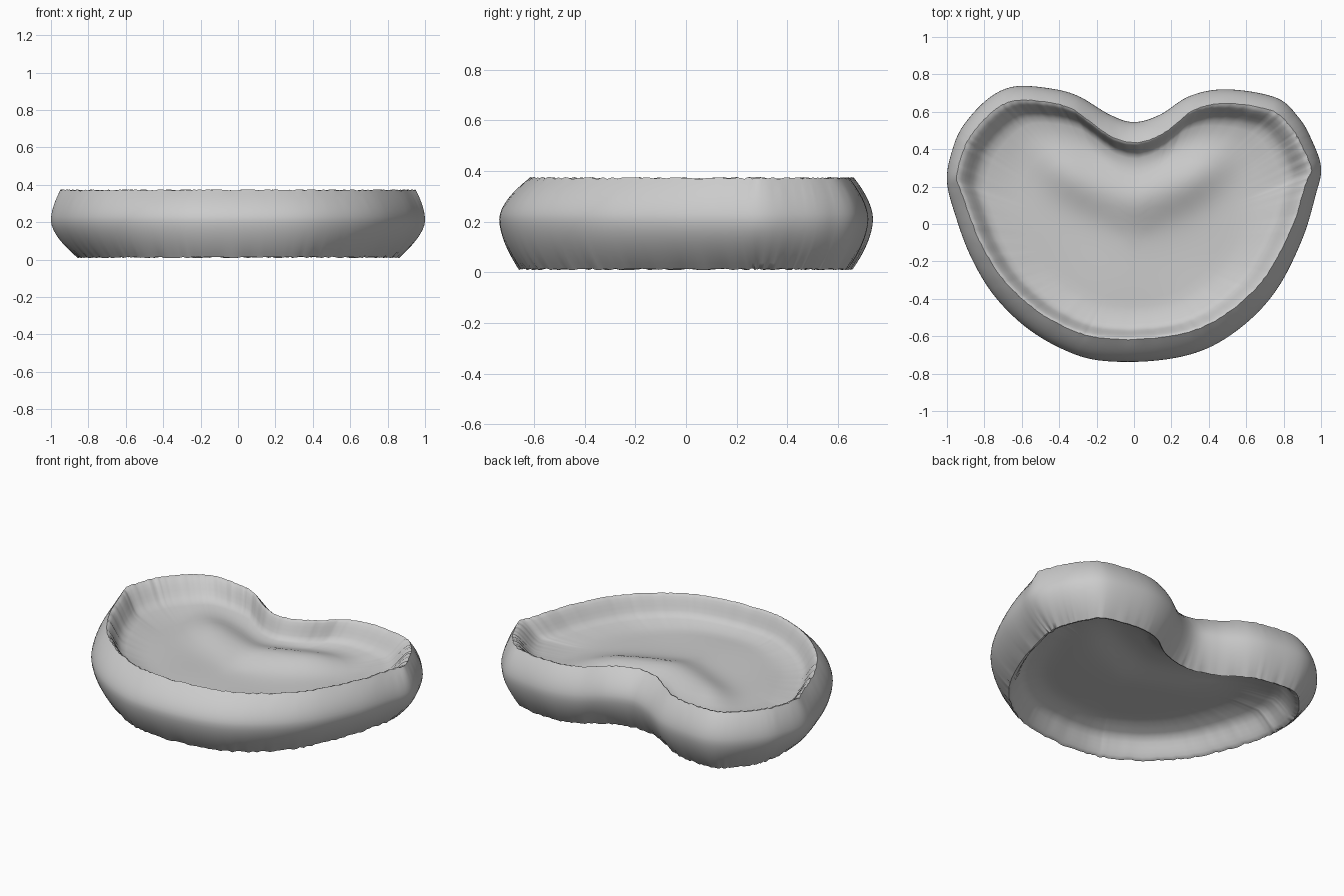
import bpy, bmesh, math, random
from mathutils import Vector

if "Cube" in bpy.data.objects:
    bpy.data.objects.remove(bpy.data.objects["Cube"], do_unlink=True)
random.seed(4)

# Widest outline of the heart, counter-clockwise seen from above
HEART = [(0, .545), (-.13, .585), (-.3, .685), (-.45, .725), (-.64, .735), (-.78, .67),
         (-.91, .53), (-.97, .4), (-1, .23), (-.95, .03), (-.87, -.18), (-.75, -.38),
         (-.58, -.55), (-.38, -.67), (-.18, -.73), (.12, -.73), (.38, -.67), (.6, -.53),
         (.77, -.34), (.9, -.08), (.97, .15), (1, .3), (.95, .45), (.88, .57),
         (.76, .675), (.5, .72), (.3, .685), (.14, .585)]
STEPS = 10
HIGH, LOW, MIDDLE = .372, .012, .21


def smooth_loop(points):
    """Closed Catmull-Rom curve through the points."""
    pts = [Vector(p) for p in points]
    n, out = len(pts), []
    for i in range(n):
        a, b, c, d = (pts[(i + k) % n] for k in (-1, 0, 1, 2))
        for s in range(STEPS):
            t = s / STEPS
            out.append(.5 * (2 * b + (c - a) * t + (2 * a - 5 * b + 4 * c - d) * t * t
                             + (3 * b - a - 3 * c + d) * t ** 3))
    return out


def ease(a, b, x):
    t = min(max((x - a) / (b - a), 0), 1)
    return t * t * (3 - 2 * t)


outline = smooth_loop(HEART)
count = len(outline)
normals = []
for i in range(count):
    d = (outline[(i + 5) % count] - outline[i - 5]).normalized()
    normals.append(Vector((d.y, -d.x)))
pleats = [random.uniform(-1, 1) for _ in range(count)]


def rim_inset(p, n, top):
    """How far the rims lie inside the widest outline."""
    if not top:
        return .15 - .07 * abs(n.y)
    notch = .035 * math.exp(-(p.x / .2) ** 2) * (p.y > 0)
    return .05 + .07 * max(-n.y, 0) + .025 * max(n.y, 0) + notch


def wall_ring(h):
    """Ring of the bulging side wall, h from -1 (bottom) to 1 (top)."""
    ring = []
    for p, n, w in zip(outline, normals, pleats):
        q = p - n * (rim_inset(p, n, h > 0) * abs(h) ** 1.75 + .002 * w * h * h)
        z = MIDDLE + h * ((HIGH - MIDDLE) if h > 0 else (MIDDLE - LOW))
        ring.append(Vector((q.x, q.y, z + .004 * w * abs(h) ** 6)))
    return ring


def sheet_height(x, y, t, side):
    """Height of a dished face: rounded lip, deep bed, broad V-shaped swell."""
    inner = ease(0, .35, 1 - t)
    drop = .1 * ease(0, .13, 1 - t) + .045 * inner
    swell = (y - .1 - .45 * math.sqrt(x * x + .006)) / .15
    lift = .06 * math.exp(-swell * swell) * inner * ease(.65, .3, abs(x))
    lift += .006 * math.sin(7 * x + 3 * y) * math.sin(6 * y - 2 * x) * inner
    return HIGH - drop + lift if side > 0 else LOW + drop + .015 * inner + .5 * lift


def dish(bm, rim, side):
    """Close a rim with rings shrinking towards the centre."""
    centre = Vector((0, -.1, 0))
    level = HIGH if side > 0 else LOW
    edge = rim
    for t in (.985, .97, .95, .93, .91, .88, .84, .79, .73, .66, .58, .5, .42, .34, .26, .18, .1, .04):
        ring = []
        for v in rim:
            p = centre.lerp(v.co, t)
            z = sheet_height(p.x, p.y, t, side) + (v.co.z - level) * t ** 20
            ring.append(bm.verts.new((p.x, p.y, z)))
        bridge(bm, edge, ring, side > 0)
        edge = ring
    bm.faces.new(edge if side > 0 else edge[::-1])


def bridge(bm, a, b, up):
    for i in range(count):
        j = (i + 1) % count
        quad = [a[i], a[j], b[j], b[i]]
        bm.faces.new(quad if up else quad[::-1])


# Heart body: bulging wall closed by a dish above and below
bm = bmesh.new()
levels = [-1 + k / 8 for k in range(17)]
rings = [[bm.verts.new(p) for p in wall_ring(h)] for h in levels]
for low, high in zip(rings, rings[1:]):
    bridge(bm, low, high, True)
dish(bm, rings[-1], 1)
dish(bm, rings[0], -1)
bmesh.ops.recalc_face_normals(bm, faces=bm.faces)
mesh = bpy.data.meshes.new("heart_body")
bm.to_mesh(mesh)
bm.free()
body = bpy.data.objects.new("heart_body", mesh)
bpy.context.collection.objects.link(body)

# Plain grey finish
grey = bpy.data.materials.new("plain_grey")
grey.use_nodes = True
colour = (.6, .6, .6, 1)
grey.diffuse_color = colour
grey.node_tree.nodes["Principled BSDF"].inputs["Base Color"].default_value = colour
mesh.materials.append(grey)

bpy.context.view_layer.objects.active = body
body.select_set(True)
bpy.ops.object.shade_smooth_by_angle(angle=math.radians(50))
